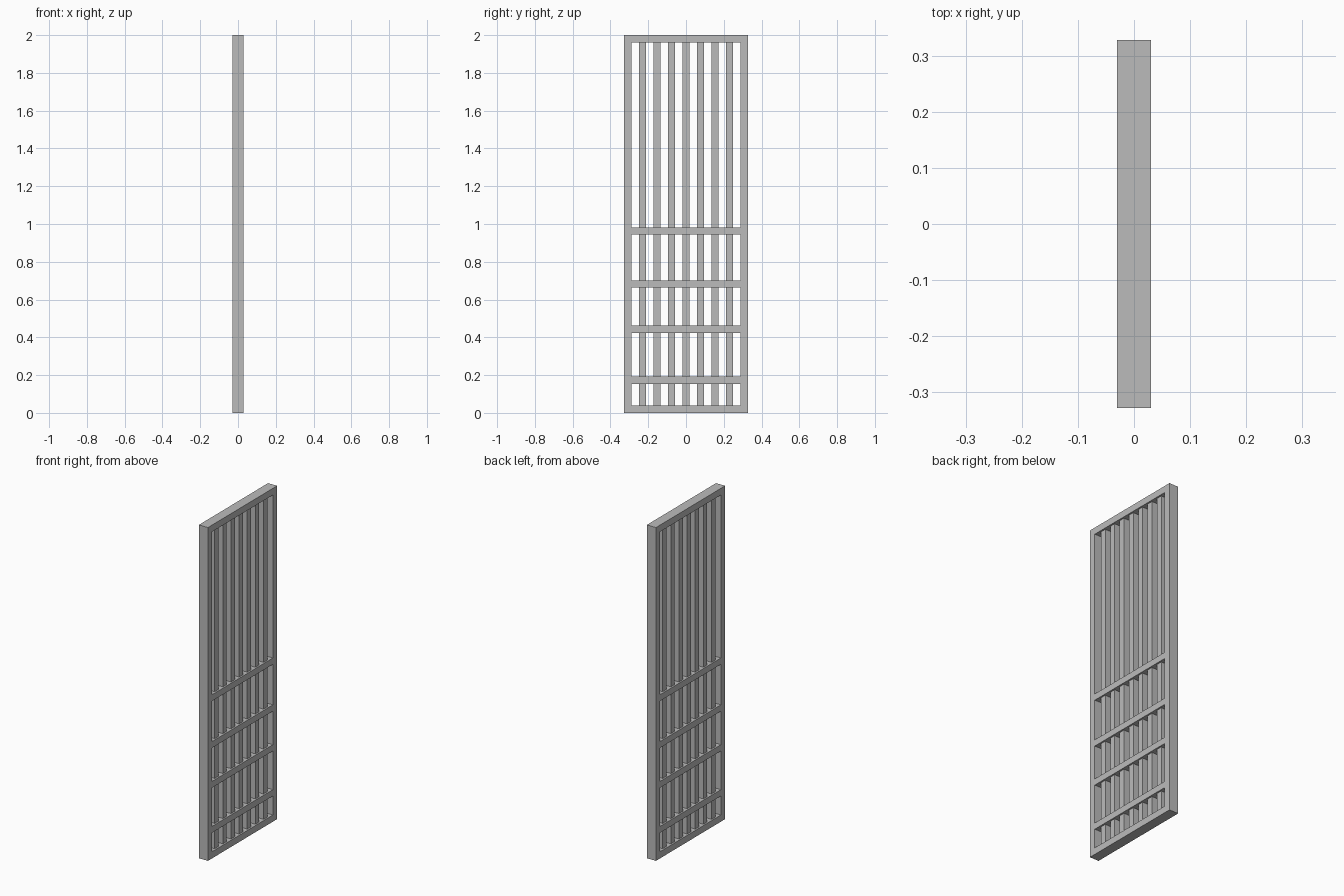
import bpy

cube = bpy.data.objects.get("Cube")
if cube:
    bpy.data.objects.remove(cube, do_unlink=True)

GREY = (0.5, 0.5, 0.5, 1)
grey = bpy.data.materials.new("light_grey")
grey.use_nodes = True
grey.diffuse_color = GREY
grey.node_tree.nodes["Principled BSDF"].inputs["Base Color"].default_value = GREY

HALF_WIDTH, HEIGHT = 0.328, 2.0
FRAME, DEPTH = 0.04, 0.06       # frame face width and thickness
BAR, BAR_DEPTH, PITCH = 0.036, 0.04, 0.077
INNER = HALF_WIDTH - FRAME


def box(name, y0, y1, z0, z1, depth=DEPTH):
    """Box centred on x = 0 spanning the given y and z ranges."""
    bpy.ops.mesh.primitive_cube_add(size=1, location=(0, (y0 + y1) / 2, (z0 + z1) / 2))
    obj = bpy.context.object
    obj.name = name
    obj.scale = (depth, y1 - y0, z1 - z0)
    bpy.ops.object.transform_apply(location=False, rotation=False, scale=True)
    obj.data.materials.append(grey)
    return obj


# Outer frame
box("front_stile", -HALF_WIDTH, -INNER, 0, HEIGHT)
box("back_stile", INNER, HALF_WIDTH, 0, HEIGHT)
box("bottom_rail", -INNER, INNER, 0, FRAME)
box("top_rail", -INNER, INNER, HEIGHT - FRAME, HEIGHT)

# Cross rails, flush with the frame
rail_centres = (0.173, 0.443, 0.682, 0.963)
for i, z in enumerate(rail_centres):
    box(f"cross_rail_{i + 1}", -INNER, INNER, z - 0.019, z + 0.019)

# Upright bars between the rails
levels = [FRAME / 2, *rail_centres, HEIGHT - FRAME / 2]
for i in range(-3, 4):
    y = i * PITCH
    for j, (low, high) in enumerate(zip(levels, levels[1:])):
        box(f"bar_{i + 4}_section_{j + 1}", y - BAR / 2, y + BAR / 2,
            low + 0.019, high - 0.019, BAR_DEPTH)
